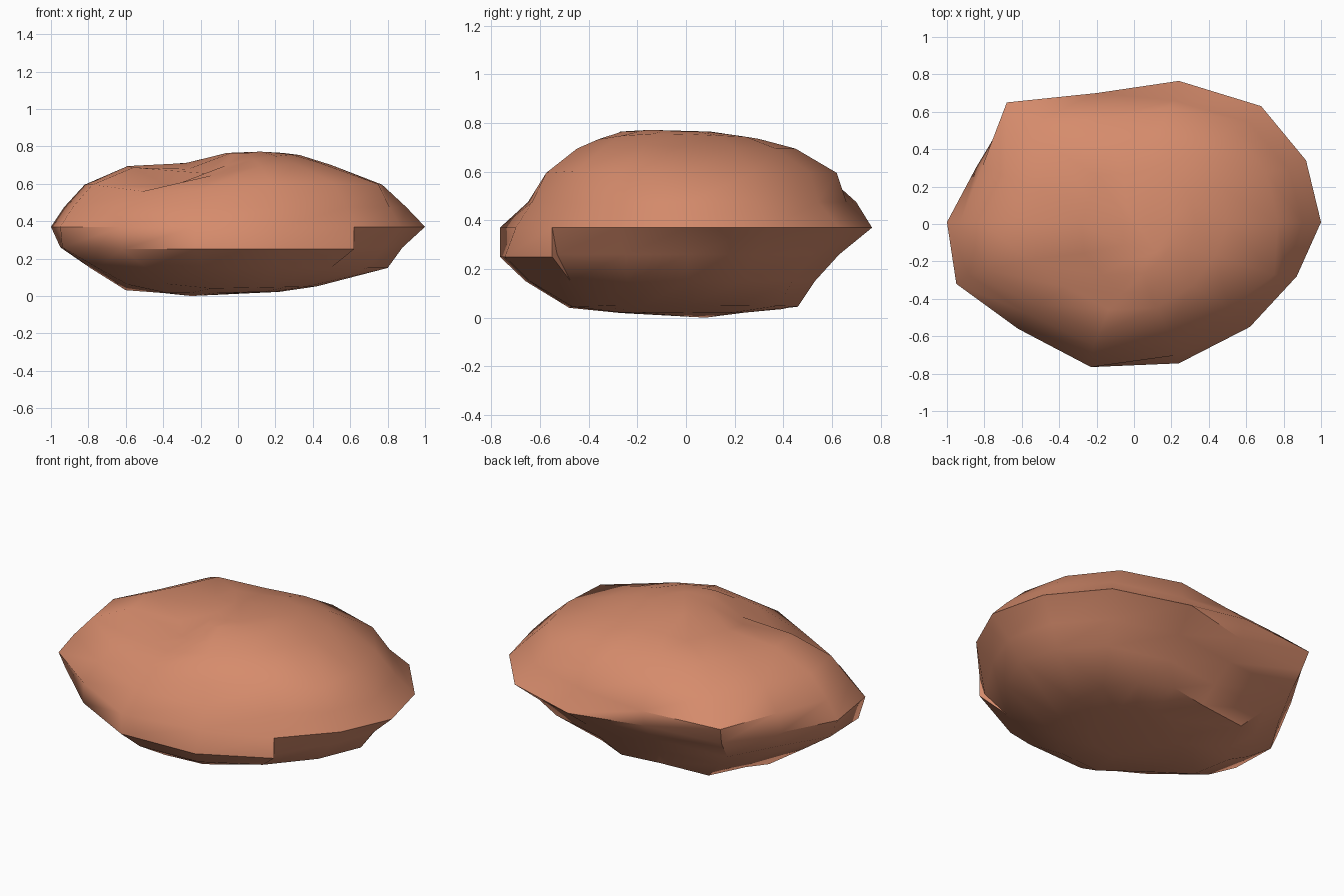
import bpy, bmesh, math
from mathutils import Vector

if "Cube" in bpy.data.objects:
    bpy.data.objects.remove(bpy.data.objects["Cube"])

# Widest outline of the boulder, counter-clockwise from the right tip.
# The corner at (0.62, -0.55) is doubled so that the front lip ends in a step.
OUTLINE = [(1, 0.01), (0.92, 0.34), (0.68, 0.63), (0.24, 0.765), (-0.2, 0.70),
           (-0.68, 0.65), (-0.84, 0.31), (-1, 0.01), (-0.95, -0.32),
           (-0.62, -0.56), (-0.23, -0.765), (0.24, -0.745), (0.62, -0.55),
           (0.62, -0.55), (0.87, -0.28)]

# Levels from bottom to top: left, right, front, back reach, height, tilt in x
LEVELS = [(0.40, 0.22, 0.27, 0.24, 0.02, 0.01),
          (0.62, 0.42, 0.48, 0.46, 0.043, 0.02),
          (0.79, 0.80, 0.66, 0.53, 0.15, 0),
          (0.95, 0.88, 0.67, 0.63, 0.26, 0),
          (1.00, 1.00, 0.765, 0.765, 0.37, 0),
          (0.93, 0.90, 0.65, 0.66, 0.475, 0),
          (0.82, 0.77, 0.59, 0.62, 0.595, 0),
          (0.59, 0.50, 0.46, 0.45, 0.695, 0),
          (0.28, 0.33, 0.37, 0.30, 0.73, 0.06),
          (0.06, 0.24, 0.27, 0.10, 0.765, 0)]

# Swells and hollows of the crown: x, y, height change, radius
SWELLS = [(0.45, -0.25, 0.02, 0.22),       # right ridge
          (-0.30, -0.37, -0.13, 0.19)]     # front hollow

# Ledges and corners that leave the regular rings: (level, point) -> x, y
CORNERS = {(1, 7): (-0.60, 0.08),                             # low left corner
           (3, 8): (-0.94, -0.27), (3, 13): (0.60, -0.53),    # ends of the lip
           (3, 14): (0.78, -0.25),
           (4, 11): (0.24, -0.70),                            # lip leaning back
           (4, 4): (-0.19, 0.66), (4, 5): (-0.66, 0.61),      # back hollow
           (5, 4): (-0.20, 0.70), (5, 5): (-0.68, 0.65),      # back ledge
           (5, 6): (-0.81, 0.31),
           (5, 12): (0.58, -0.48), (5, 13): (0.58, -0.48),    # right ledge
           (5, 14): (0.81, -0.28),
           (6, 12): (0.51, -0.45), (6, 13): (0.51, -0.45),
           (6, 14): (0.75, -0.27)}


def ring_point(level, i):
    left, right, front, back, z, tilt = LEVELS[level]
    x, y = OUTLINE[i]
    px = x * (right if x > 0 else left)
    py = y * (back if y > 0 else front) / 0.765
    px, py = CORNERS.get((level, i), (px, py))
    z += tilt * px
    if level == 3 and 9 <= i <= 12:          # upright front lip
        px, py, z = x, y, 0.25
    if level == 1 and i in (8, 9):           # lifted front left underside
        z += 0.03
    if level in (6, 7, 8):
        for sx, sy, dz, r in SWELLS:
            z += dz * math.exp(-((px - sx) ** 2 + (py - sy) ** 2) / (r * r))
    return Vector((px, py, z))


bm = bmesh.new()
n = len(OUTLINE)
rings = [[bm.verts.new(ring_point(k, i)) for i in range(n)] for k in range(len(LEVELS))]

# Side bands
for low, high in zip(rings, rings[1:]):
    for i in range(n):
        j = (i + 1) % n
        bm.faces.new((low[i], low[j], high[j], high[i]))

# Underside and crown
base = bm.verts.new((-0.25, 0.08, 0.0))
crown = bm.verts.new((0.12, -0.15, 0.772))
for i in range(n):
    j = (i + 1) % n
    bm.faces.new((base, rings[0][j], rings[0][i]))
    bm.faces.new((crown, rings[-1][i], rings[-1][j]))

bmesh.ops.remove_doubles(bm, verts=bm.verts, dist=0.0005)
bmesh.ops.recalc_face_normals(bm, faces=bm.faces)
mesh = bpy.data.meshes.new("boulder")
bm.to_mesh(mesh)
bm.free()

boulder = bpy.data.objects.new("boulder", mesh)
bpy.context.collection.objects.link(boulder)

# Clay-coloured stone
clay = bpy.data.materials.new("clay_stone")
clay.diffuse_color = (0.67, 0.26, 0.15, 1)
clay.use_nodes = True
clay.node_tree.nodes["Principled BSDF"].inputs["Base Color"].default_value = clay.diffuse_color
mesh.materials.append(clay)

# Smooth surface with the sharp ledges kept
bpy.context.view_layer.objects.active = boulder
boulder.select_set(True)
bpy.ops.object.shade_smooth_by_angle(angle=math.radians(46))
